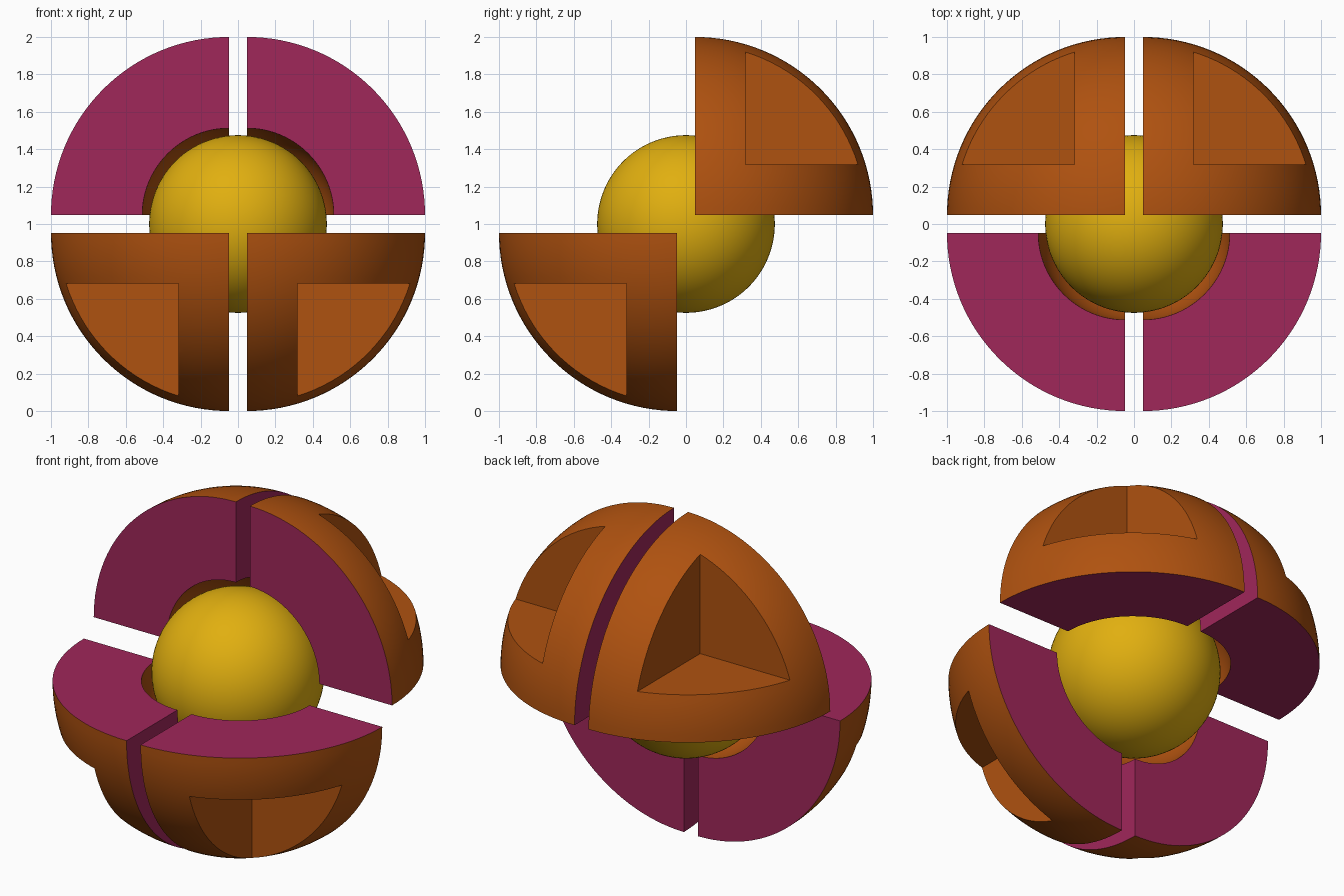
import bpy, bmesh, math
from mathutils import Matrix, Vector

cube = bpy.data.objects.get("Cube")
if cube:
    bpy.data.objects.remove(cube, do_unlink=True)

GAP = 0.047        # half the space between shell pieces
OUTER = 0.953      # shell radii, measured from each piece's own corner
INNER = 0.465
NOTCH = 0.271      # start of the corner notch
CORE = 0.475
STEPS = 32
CENTRE = Vector((0, 0, 1))


def material(name, rgb):
    m = bpy.data.materials.new(name)
    m.use_nodes = True
    colour = (*rgb, 1)
    m.diffuse_color = colour
    bsdf = m.node_tree.nodes["Principled BSDF"]
    bsdf.inputs["Base Color"].default_value = colour
    bsdf.inputs["Roughness"].default_value = 0.6
    return m


orange = material("burnt orange", (0.43, 0.084, 0.005))
crimson = material("crimson", (0.35, 0.02, 0.102))
gold = material("gold", (0.75, 0.43, 0.005))


def add_object(name, bm):
    mesh = bpy.data.meshes.new(name)
    bm.to_mesh(mesh)
    bm.free()
    ob = bpy.data.objects.new(name, mesh)
    bpy.context.collection.objects.link(ob)
    return ob


def smooth(mesh):
    mesh.polygons.foreach_set("use_smooth", [True] * len(mesh.polygons))
    mesh.set_sharp_from_angle(angle=math.radians(30))


# Core ball
bm = bmesh.new()
bmesh.ops.create_uvsphere(bm, u_segments=96, v_segments=48, radius=CORE)
bmesh.ops.translate(bm, verts=bm.verts, vec=CENTRE)
core = add_object("core_ball", bm)
core.data.materials.append(gold)
smooth(core.data)

# One eighth of a hollow ball: a quarter ring spun through a quarter turn
bm = bmesh.new()
angles = [math.pi / 2 * i / STEPS for i in range(STEPS + 1)]
ring = [(OUTER, a) for a in angles] + [(INNER, a) for a in reversed(angles)]
verts = [bm.verts.new((r * math.cos(a), 0, r * math.sin(a))) for r, a in ring]
face = bm.faces.new(verts)
bmesh.ops.spin(bm, geom=[face] + face.edges[:] + verts, cent=(0, 0, 0),
               axis=(0, 0, 1), angle=math.pi / 2, steps=STEPS, use_duplicate=False)
# Keep both end caps, whichever the spin left in place
for axis in (0, 1):
    if not any(all(abs(v.co[axis]) < 1e-5 for v in f.verts) and len(f.verts) > 4
               for f in bm.faces):
        edge_loop = [e for e in bm.edges if e.is_boundary
                     and all(abs(v.co[axis]) < 1e-5 for v in e.verts)]
        bmesh.ops.contextual_create(bm, geom=edge_loop)
bmesh.ops.remove_doubles(bm, verts=bm.verts, dist=1e-5)
bmesh.ops.dissolve_degenerate(bm, edges=bm.edges, dist=1e-5)
bmesh.ops.recalc_face_normals(bm, faces=bm.faces)
base = add_object("shell_base", bm)

# Square notch cut from the outer corner
bm = bmesh.new()
bmesh.ops.create_cube(bm, size=1)
bmesh.ops.translate(bm, verts=bm.verts, vec=Vector((1, 1, 1)) * (NOTCH + 0.5))
cutter = add_object("notch_cutter", bm)
cutter.hide_render = True
mod = base.modifiers.new("notch", 'BOOLEAN')
mod.operation = 'DIFFERENCE'
mod.solver = 'EXACT'
mod.object = cutter
bpy.context.view_layer.update()
graph = bpy.context.evaluated_depsgraph_get()
shell = bpy.data.meshes.new_from_object(base.evaluated_get(graph))
for helper in (base, cutter):
    bpy.data.objects.remove(helper, do_unlink=True)

# Four shell pieces: two above the back, two below the front
for side, sx in (("left", 1), ("right", -1)):
    for place, s in (("upper_back", 1), ("lower_front", -1)):
        bm = bmesh.new()
        bm.from_mesh(shell)
        for f in bm.faces:      # flat inner cuts are crimson
            cut = any(all(abs(v.co[k]) < 1e-4 for v in f.verts) for k in range(3))
            f.material_index = 1 if cut else 0
        signs = Vector((sx, s, s))
        bmesh.ops.transform(bm, matrix=Matrix.Diagonal((*signs, 1)), verts=bm.verts)
        bmesh.ops.translate(bm, verts=bm.verts, vec=CENTRE + signs * GAP)
        if sx * s * s < 0:
            bmesh.ops.reverse_faces(bm, faces=bm.faces)
        piece = add_object(f"shell_{place}_{side}", bm)
        piece.data.materials.clear()
        piece.data.materials.append(orange)
        piece.data.materials.append(crimson)
        # Slots are set after the rule, so refresh the indices on the flat cuts
        for p in piece.data.polygons:
            pts = [piece.data.vertices[i].co - CENTRE for i in p.vertices]
            p.material_index = int(any(all(abs(abs(c[k]) - GAP) < 1e-4 for c in pts)
                                       for k in range(3)))
        smooth(piece.data)
